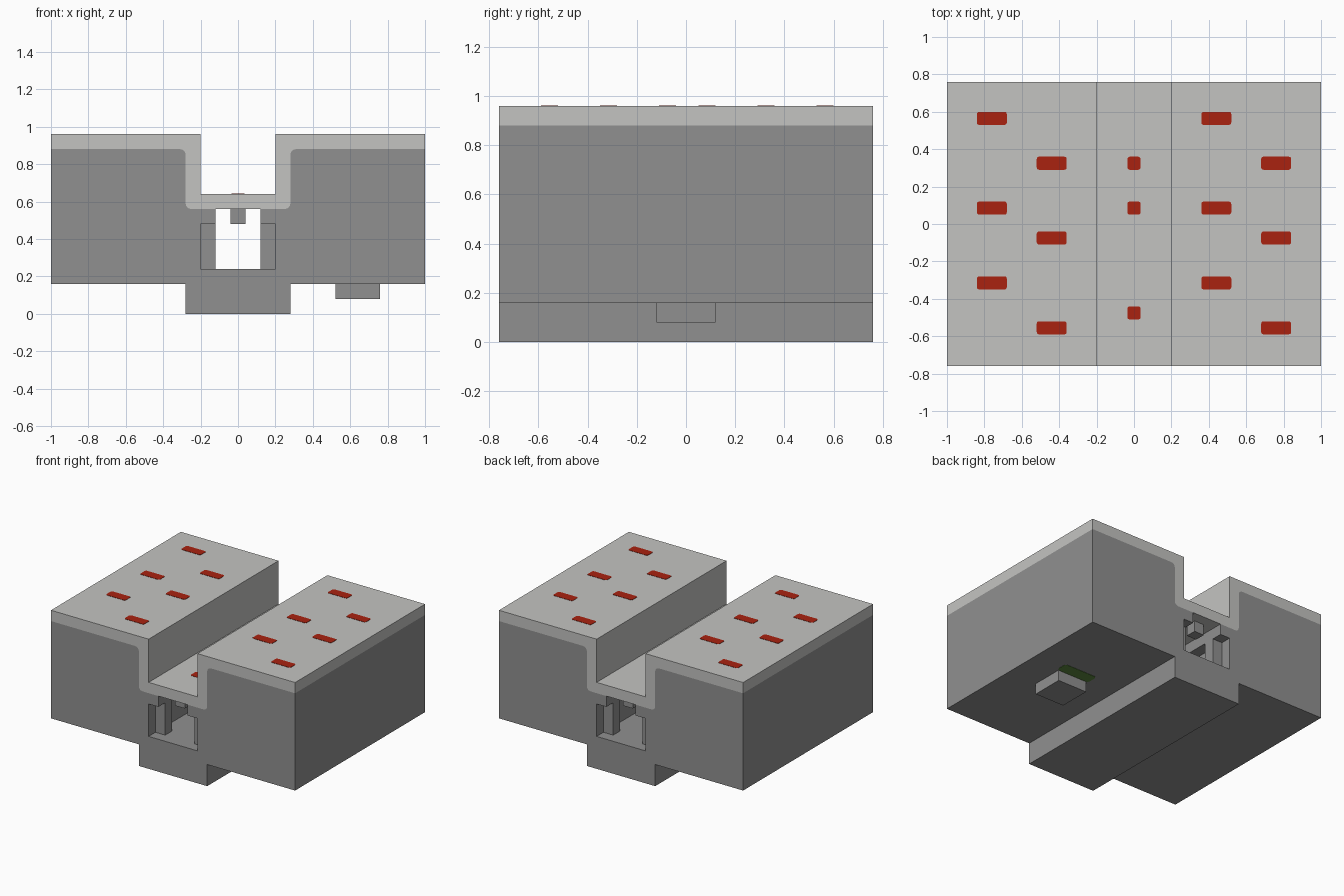
import bpy, bmesh
from math import cos, sin, pi

if "Cube" in bpy.data.objects:
    bpy.data.objects.remove(bpy.data.objects["Cube"])


def material(name, r, g, b):
    m = bpy.data.materials.new(name)
    m.use_nodes = True
    m.diffuse_color = (r, g, b, 1)
    m.node_tree.nodes["Principled BSDF"].inputs["Base Color"].default_value = (r, g, b, 1)
    return m


dark = material("dark grey", .28, .28, .28)
light = material("light grey", .55, .55, .535)
red = material("red", .40, .016, .005)
green = material("green", .11, .25, .05)

HALF_DEPTH = .76


def finish(name, bm, mat):
    bmesh.ops.recalc_face_normals(bm, faces=bm.faces)
    mesh = bpy.data.meshes.new(name)
    bm.to_mesh(mesh)
    bm.free()
    mesh.materials.append(mat)
    ob = bpy.data.objects.new(name, mesh)
    bpy.context.collection.objects.link(ob)
    return ob


def extrude_profile(name, half, mat):
    """Mirror a half outline in x and z, then extrude it along y."""
    outline = half + [(-x, z) for x, z in reversed(half)]
    bm = bmesh.new()
    face = bm.faces.new([bm.verts.new((x, -HALF_DEPTH, z)) for x, z in outline])
    ext = bmesh.ops.extrude_face_region(bm, geom=[face])
    moved = [v for v in ext["geom"] if isinstance(v, bmesh.types.BMVert)]
    bmesh.ops.translate(bm, verts=moved, vec=(0, 2 * HALF_DEPTH, 0))
    return finish(name, bm, mat)


def box(name, centre, size, mat, corner=0):
    """Box with optional rounded vertical corners."""
    bm = bmesh.new()
    bmesh.ops.create_cube(bm, size=1)
    for v in bm.verts:
        v.co = [c + p * s for c, p, s in zip(centre, v.co, size)]
    if corner:
        upright = [e for e in bm.edges if abs(e.verts[0].co.z - e.verts[1].co.z) > size[2] / 2]
        bmesh.ops.bevel(bm, geom=upright, offset=corner, segments=3, profile=.5, affect='EDGES')
    return finish(name, bm, mat)


def arc(cx, cz, r, start):
    return [(cx + r * cos(start + i * pi / 8), cz + r * sin(start + i * pi / 8)) for i in range(5)]


# Shared seam between the body and the folded cover, from outside to inside
R = .03
seam = [(1, .88)] + arc(.28 + R, .88 - R, R, pi / 2) + arc(.28 - R, .56 + R, R, -pi / 2)[::-1]

# Body with keel and T-shaped tunnel
extrude_profile("body", [(.28, 0), (.28, .16), (1, .16)] + seam
                + [(.12, .56), (.12, .48), (.2, .48), (.2, .24)], dark)

# Folded cover lining the central groove
extrude_profile("cover", seam[::-1] + [(1, .96), (.2, .96), (.2, .64)], light)

# Narrowing posts and hanging stop near each tunnel end
for end, y in (("front", -.64), ("back", .64)):
    for side, x in (("right", -.16), ("left", .16)):
        box(f"tunnel_post_{end}_{side}", (x, y, .36), (.08, .08, .24), dark)
    box(f"tunnel_stop_{end}", (0, y, .52), (.08, .08, .08), dark)

# Underside block with a flush green marker
box("underside_block", (.64, 0, .12), (.24, .24, .08), dark)
box("underside_marker", (.64, .165, .16), (.27, .09, .004), green, .02)

# Staggered red marks on the two decks
outer_rows = (.565, .085, -.315)
inner_rows = (.325, -.075, -.555)
for x, rows in ((-.76, outer_rows), (-.44, inner_rows), (.44, outer_rows), (.76, inner_rows)):
    for y in rows:
        box("deck_mark", (x, y, .96), (.16, .07, .004), red, .012)

# Small marks on the groove floor
for y in (.325, .085, -.475):
    box("groove_mark", (0, y, .64), (.07, .07, .004), red, .012)
